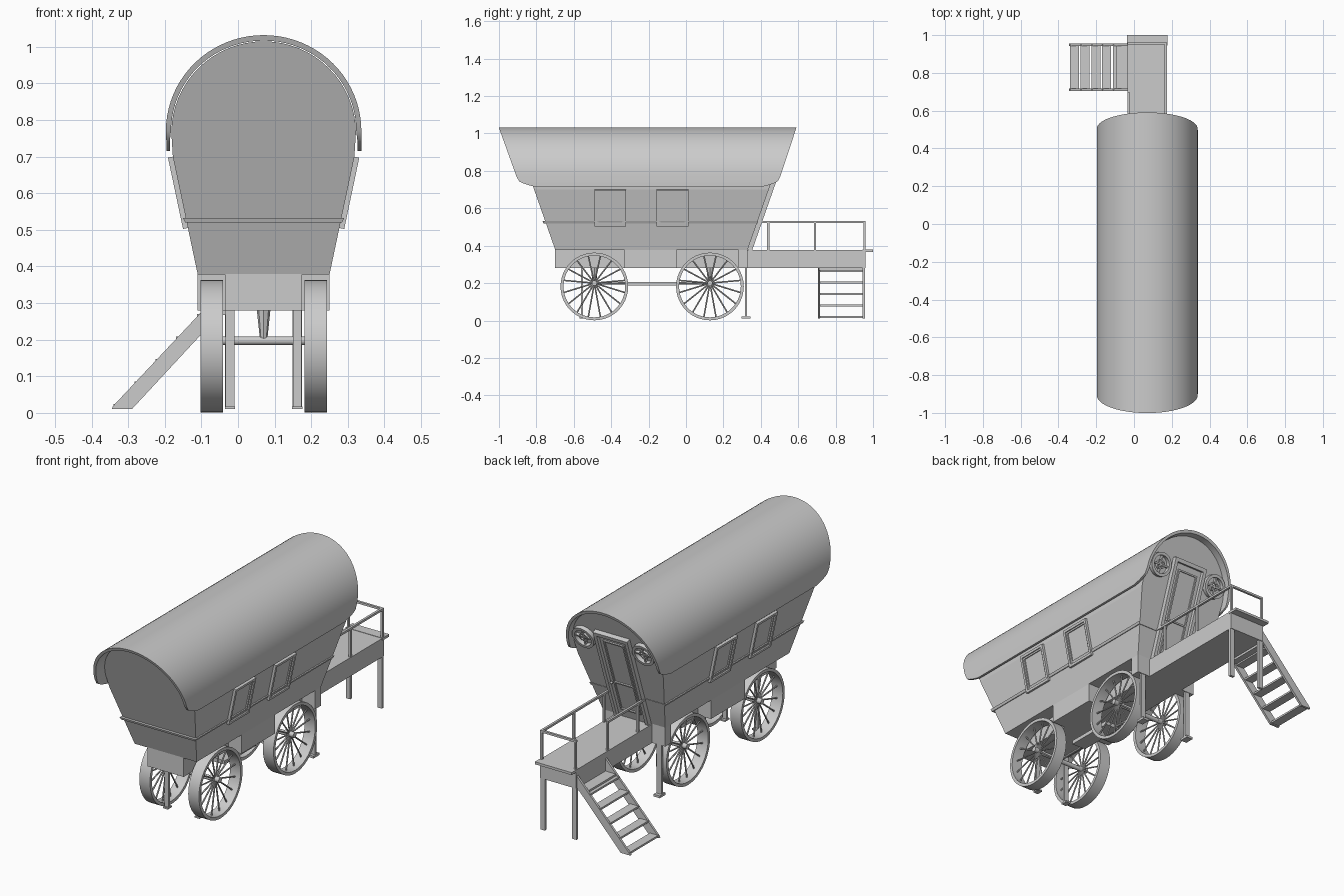
import bpy, bmesh, math
from mathutils import Matrix, Vector

if "Cube" in bpy.data.objects:
    bpy.data.objects.remove(bpy.data.objects["Cube"])

CX = 0.07                                   # centre line of the wagon
MIRROR = Matrix.Translation((CX, 0, 0)) @ Matrix.Scale(-1, 4, (1, 0, 0)) @ Matrix.Translation((-CX, 0, 0))


def finish(name, bm, smooth=False):
    bmesh.ops.recalc_face_normals(bm, faces=bm.faces)
    me = bpy.data.meshes.new(name)
    bm.to_mesh(me)
    bm.free()
    ob = bpy.data.objects.new(name, me)
    bpy.context.collection.objects.link(ob)
    if smooth:
        bpy.ops.object.select_all(action='DESELECT')
        ob.select_set(True)
        bpy.context.view_layer.objects.active = ob
        bpy.ops.object.shade_smooth_by_angle(angle=math.radians(35))
    return ob


def add_box(bm, x0, x1, y0, y1, z0, z1, mat=Matrix()):
    m = mat @ Matrix.Translation(((x0 + x1) / 2, (y0 + y1) / 2, (z0 + z1) / 2)) @ Matrix.Diagonal((x1 - x0, y1 - y0, z1 - z0, 1))
    bmesh.ops.create_cube(bm, size=1, matrix=m)


def box(name, *dims, mat=Matrix()):
    bm = bmesh.new()
    add_box(bm, *dims, mat=mat)
    return finish(name, bm)


def add_rod(bm, a, b, r, seg=8, r2=None):
    a, b = Vector(a), Vector(b)
    d = b - a
    m = Matrix.Translation((a + b) / 2) @ d.to_track_quat('Z', 'Y').to_matrix().to_4x4()
    bmesh.ops.create_cone(bm, cap_ends=True, segments=seg, radius1=r, radius2=r if r2 is None else r2, depth=d.length, matrix=m)


def loft(name, pts, y0, y1, smooth=False):
    """Section in x,z stretched along y, with ends that lean with height."""
    bm = bmesh.new()
    a = [bm.verts.new((CX + x, y0(z), z)) for x, z in pts]
    b = [bm.verts.new((CX + x, y1(z), z)) for x, z in pts]
    n = len(pts)
    for i in range(n):
        bm.faces.new((a[i], a[(i + 1) % n], b[(i + 1) % n], b[i]))
    bm.faces.new(a)
    bm.faces.new(b)
    return finish(name, bm, smooth)


def arch(w, h, zc, n=32):
    return [(w * math.cos(math.pi * i / n), zc + h * math.sin(math.pi * i / n)) for i in range(n + 1)]


def wall_front(z): return -0.70 - 0.35 * (z - 0.38)
def wall_back(z): return 0.33 + 0.35 * (z - 0.38)
def tuck(z): return 0.08 * (max(0, 0.755 - z) / 0.04) ** 2
def roof_front(z): return -1.0 + 0.36 * (1.03 - z) + tuck(z)
def roof_back(z): return 0.59 - 0.33 * (1.03 - z) - tuck(z)


# Cabin with flared sides and arched leaning ends
loft("cabin", [(0.18, 0.378), (0.248, 0.70)] + arch(0.252, 0.25, 0.765) + [(-0.248, 0.70), (-0.18, 0.378)],
     wall_front, wall_back)
loft("belt_rail", [(0.214, 0.52), (0.22, 0.532), (-0.22, 0.532), (-0.214, 0.52)],
     lambda z: wall_front(z) - 0.014, lambda z: wall_back(z) + 0.003)

# Thick barrel roof overhanging both ends
skirt = [0.715, 0.725, 0.735, 0.745]
outer = [(0.268, z) for z in skirt] + arch(0.267, 0.262, 0.77, 40) + [(-0.266, z) for z in reversed(skirt)]
inner = [(-0.256, z) for z in skirt] + arch(0.253, 0.247, 0.77, 40)[::-1] + [(0.256, z) for z in reversed(skirt)]
bm = bmesh.new()
rows = [[bm.verts.new((CX + x, f(z), z)) for x, z in prof] for prof in (outer, inner[::-1]) for f in (roof_front, roof_back)]
of, ob_, inf, inb = rows
for r, s in ((of, ob_), (ob_, inb), (inb, inf), (inf, of)):
    for i in range(len(r) - 1):
        bm.faces.new((r[i], r[i + 1], s[i + 1], s[i]))
for k in (0, -1):
    bm.faces.new((of[k], ob_[k], inb[k], inf[k]))
finish("roof", bm, True)

# Underframe with wheel recesses, and rear platform
box("underframe", -0.035, 0.175, -0.70, 0.33, 0.28, 0.38)
box("underframe_middle", CX - 0.18, CX + 0.18, -0.33, -0.05, 0.28, 0.38)
box("underframe_rear", CX - 0.18, CX + 0.18, 0.28, 0.33, 0.28, 0.38)
box("platform", -0.035, 0.175, 0.33, 0.96, 0.28, 0.378)
box("platform_lip", -0.037, 0.177, 0.945, 1.0, 0.367, 0.38)

# Windows on both leaning sides: frame, glass and inner moulding
side = Matrix.Translation((CX + 0.18, 0, 0.38)) @ Matrix.Rotation(0.208, 4, 'Y')
for tag, m in (("right", side), ("left", MIRROR @ side)):
    for i, y in enumerate((-0.405, -0.072)):
        bm = bmesh.new()
        for w, t, d in ((0.085, 0.013, 0.014), (0.072, 0.008, 0.007)):
            lo, hi = 0.128 + (0.085 - w), 0.327 - (0.085 - w)
            for s in (-1, 1):
                e = sorted((y + s * w, y + s * (w - t)))
                add_box(bm, -0.005, d, e[0], e[1], lo, hi, m)
            add_box(bm, -0.005, d, y - w, y + w, lo, lo + t, m)
            add_box(bm, -0.005, d, y - w, y + w, hi - t, hi, m)
        finish(f"window_frame_{tag}_{i}", bm)

# Door and round windows on the leaning back wall
rear = Matrix.Translation((CX, 0.33, 0.38)) @ Matrix.Rotation(-math.atan(0.35), 4, 'X')
bm = bmesh.new()
for s in (-1, 1):
    e = sorted((s * 0.1, s * 0.082))
    add_box(bm, e[0], e[1], -0.005, 0.024, 0, 0.54, rear)
add_box(bm, -0.1, 0.1, -0.005, 0.024, 0.52, 0.54, rear)
finish("door_frame", bm)
box("door", -0.082, 0.082, -0.005, 0.006, 0, 0.52, mat=rear)
bm = bmesh.new()
for s in (-1, 1):
    e = sorted((s * 0.06, s * 0.052))
    add_box(bm, e[0], e[1], 0, 0.013, 0.05, 0.49, rear)
for z in (0.05, 0.22, 0.482):
    add_box(bm, -0.06, 0.06, 0, 0.013, z, z + 0.008, rear)
finish("door_moulding", bm)
bm = bmesh.new()
bmesh.ops.create_uvsphere(bm, u_segments=12, v_segments=8, radius=0.007, matrix=rear @ Matrix.Translation((0.07, 0.016, 0.22)))
finish("door_knob", bm, True)


def add_ring(bm, r1, r0, half, mat, seg=40):
    """Flat-sided ring around the local z axis."""
    prof = [(r1, -half), (r1, half), (r0, half), (r0, -half)]
    vs = [[bm.verts.new(mat @ Vector((r * math.cos(2 * math.pi * i / seg), r * math.sin(2 * math.pi * i / seg), h)))
           for r, h in prof] for i in range(seg)]
    for i in range(seg):
        p, q = vs[i], vs[(i + 1) % seg]
        for k in range(4):
            bm.faces.new((p[k], q[k], q[(k + 1) % 4], p[(k + 1) % 4]))


for s in (-1, 1):
    bm = bmesh.new()
    c = rear @ Matrix.Translation((s * 0.174, 0.008, 0.475))
    add_ring(bm, 0.062, 0.047, 0.013, c @ Matrix.Rotation(math.pi / 2, 4, 'X'), 28)
    add_ring(bm, 0.024, 0.018, 0.008, c @ Matrix.Rotation(math.pi / 2, 4, 'X'), 20)
    add_box(bm, -0.05, 0.05, -0.01, 0.006, -0.004, 0.004, c)
    add_box(bm, -0.004, 0.004, -0.01, 0.006, -0.05, 0.05, c)
    finish("round_window", bm, True)

# Spoked wheels; the hub sits slightly above the rim centre
for y in (-0.49, 0.128):
    for s in (-1, 1):
        x = CX + s * 0.142
        bm = bmesh.new()
        add_ring(bm, 0.181, 0.165, 0.031, Matrix.Translation((x, y, 0.182)) @ Matrix.Rotation(math.pi / 2, 4, 'Y'), 44)
        finish("wheel_rim", bm, True)
        bm = bmesh.new()
        add_rod(bm, (x - 0.028, y, 0.2), (x + 0.028, y, 0.2), 0.014, 14)
        for i in range(16):
            a = 2 * math.pi * (i + 0.5) / 16
            add_rod(bm, (x, y, 0.2), (x, y + 0.168 * math.cos(a), 0.182 + 0.168 * math.sin(a)), 0.004, 6)
        finish("wheel_spokes", bm, True)
    # Axle and tapered bracket up to the frame
    bm = bmesh.new()
    add_rod(bm, (CX - 0.14, y, 0.197), (CX + 0.14, y, 0.197), 0.012, 12)
    add_rod(bm, (CX, y, 0.2), (CX, y, 0.285), 0.01, 8, 0.019)
    finish("axle", bm, True)

# Pole linking the axles
bm = bmesh.new()
add_rod(bm, (CX, -0.49, 0.2), (CX, 0.128, 0.2), 0.007)
add_box(bm, CX - 0.01, CX + 0.07, -0.31, -0.05, 0.186, 0.206)
finish("reach_pole", bm)

# Legs under the front and the platform end, and footed props by the door
for s in (-1, 1):
    x = CX + s * 0.092
    box("front_leg", x - 0.012, x + 0.012, -0.562, -0.55, 0.012, 0.285)
    box("front_leg_foot", x - 0.014, x + 0.014, -0.57, -0.535, 0.01, 0.018)
    box("platform_leg", x - 0.013, x + 0.013, 0.943, 0.957, 0.01, 0.285)
    x = CX + s * 0.142
    box("rear_prop", x - 0.014, x + 0.014, 0.315, 0.327, 0.015, 0.375)
    box("rear_prop_foot", x - 0.018, x + 0.018, 0.298, 0.346, 0.01, 0.022)

# Railings; the left side stops at the stairs
bm = bmesh.new()
for x, ys in ((0.168, (0.44, 0.69, 0.955)), (-0.028, (0.44, 0.69))):
    for y in ys:
        add_box(bm, x - 0.005, x + 0.005, y - 0.006, y + 0.006, 0.375, 0.525)
    add_box(bm, x - 0.006, x + 0.006, 0.37, ys[-1] + 0.006, 0.521, 0.532)
add_box(bm, -0.033, -0.023, 0.949, 0.961, 0.375, 0.525)
add_box(bm, -0.034, 0.174, 0.949, 0.961, 0.521, 0.532)
finish("railing", bm)

# Side stairs: sloping stringers, treads and top landing
for y0 in (0.705, 0.943):
    bm = bmesh.new()
    pts = [(-0.345, 0.01), (-0.29, 0.01), (-0.035, 0.285), (-0.035, 0.345), (-0.342, 0.018)]
    f = bm.faces.new([bm.verts.new((x, y0, z)) for x, z in pts])
    g = bmesh.ops.extrude_face_region(bm, geom=[f])
    bmesh.ops.translate(bm, vec=(0, 0.012, 0), verts=[v for v in g['geom'] if isinstance(v, bmesh.types.BMVert)])
    finish("stair_stringer", bm)
bm = bmesh.new()
for i in range(5):
    x, z = -0.34 + 0.057 * i, 0.014 + 0.0615 * i
    add_box(bm, x, x + 0.048, 0.71, 0.95, z, z + 0.01)
add_box(bm, -0.095, -0.03, 0.71, 0.95, 0.268, 0.28)
finish("stair_treads", bm)
